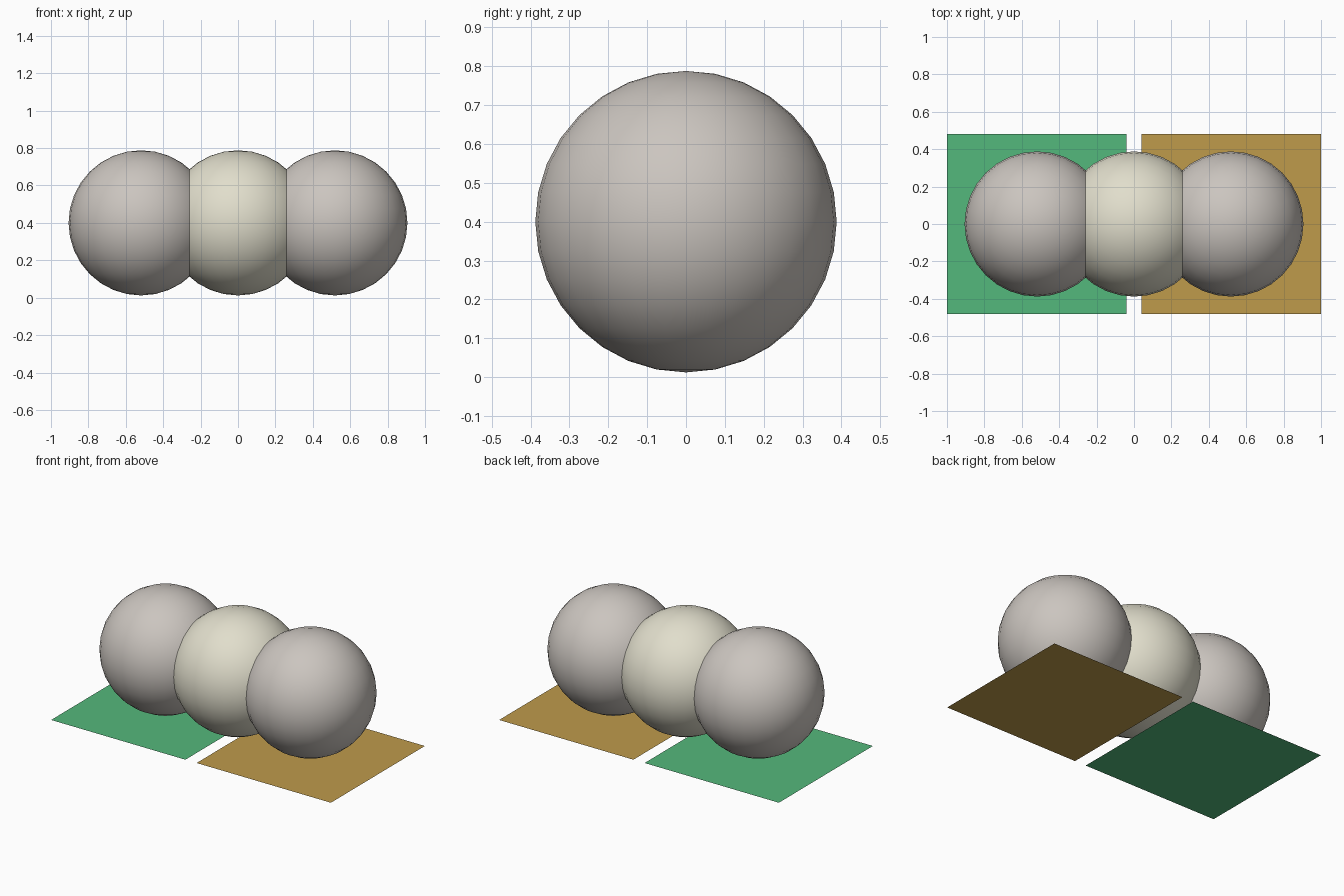
import bpy

if "Cube" in bpy.data.objects:
    bpy.data.objects.remove(bpy.data.objects["Cube"])


def material(name, rgb):
    """Flat material from 0-255 display colour, stored as linear."""
    m = bpy.data.materials.new(name)
    lin = [((c / 255 + 0.055) / 1.055) ** 2.4 for c in rgb]
    m.diffuse_color = (*lin, 1)
    m.use_nodes = True
    m.node_tree.nodes["Principled BSDF"].inputs["Base Color"].default_value = m.diffuse_color
    return m


grey = material("warm_grey", (203, 197, 191))
cream = material("cream", (225, 222, 204))
green = material("green", (84, 184, 124))
ochre = material("ochre", (191, 155, 75))


def ball(name, x, mat):
    bpy.ops.mesh.primitive_uv_sphere_add(
        segments=32, ring_count=16, radius=0.388, location=(x, 0, 0.4))
    ob = bpy.context.object
    ob.name = name
    ob.data.materials.append(mat)
    bpy.ops.object.shade_smooth()


def floor_tile(name, x, mat):
    bpy.ops.mesh.primitive_plane_add(size=0.96, location=(x, 0, 0))
    ob = bpy.context.object
    ob.name = name
    ob.data.materials.append(mat)


# Row of three overlapping balls
ball("left_ball", -0.518, grey)
ball("middle_ball", 0, cream)
ball("right_ball", 0.518, grey)

# Two square floor tiles with a narrow gap
floor_tile("left_tile", -0.52, green)
floor_tile("right_tile", 0.52, ochre)
